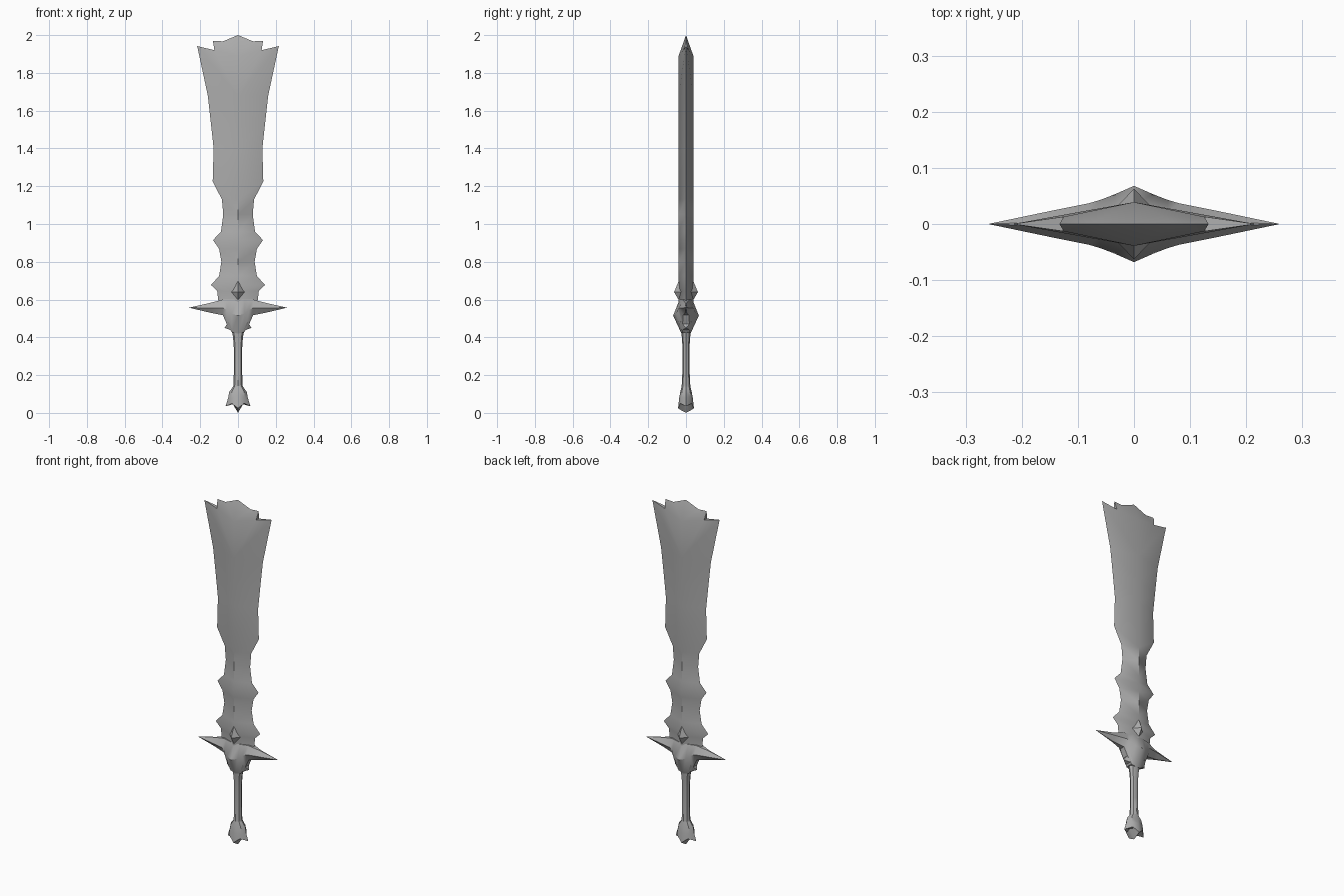
import bpy, bmesh, math

cube = bpy.data.objects.get("Cube")
if cube:
    bpy.data.objects.remove(cube, do_unlink=True)

steel = bpy.data.materials.new("grey steel")
steel.use_nodes = True
GREY = (0.42, 0.42, 0.42, 1)
steel.diffuse_color = GREY
steel.node_tree.nodes["Principled BSDF"].inputs["Base Color"].default_value = GREY


def finish(name, bm, angle):
    """Clean up a bmesh, turn it into an object and shade it."""
    bmesh.ops.remove_doubles(bm, verts=bm.verts[:], dist=0.0005)
    bmesh.ops.recalc_face_normals(bm, faces=bm.faces[:])
    mesh = bpy.data.meshes.new(name)
    bm.to_mesh(mesh)
    bm.free()
    mesh.materials.append(steel)
    obj = bpy.data.objects.new(name, mesh)
    bpy.context.collection.objects.link(obj)
    bpy.ops.object.select_all(action='DESELECT')
    obj.select_set(True)
    bpy.context.view_layer.objects.active = obj
    bpy.ops.object.shade_smooth_by_angle(angle=math.radians(angle))
    return obj


def loft(name, rings, angle=40):
    """Skin closed rings of equal length and cap both ends."""
    bm = bmesh.new()
    rows = [[bm.verts.new(p) for p in ring] for ring in rings]
    n = len(rows[0])
    for a, b in zip(rows, rows[1:]):
        for i in range(n):
            j = (i + 1) % n
            bm.faces.new((a[i], a[j], b[j], b[i]))
    bm.faces.new(rows[0])
    bm.faces.new(rows[-1])
    return finish(name, bm, angle)


def oval(rx, ry, z, n=8):
    return [(rx * math.cos(math.tau * i / n), ry * math.sin(math.tau * i / n), z)
            for i in range(n)]


# Blade: half width at each height, diamond section with a central ridge
RIDGE = 0.039
edge = [(0.56, 0.10), (0.60, 0.105), (0.645, 0.11), (0.677, 0.143), (0.725, 0.10),
        (0.80, 0.088), (0.868, 0.10), (0.915, 0.132), (0.96, 0.09), (1.05, 0.078),
        (1.13, 0.085), (1.225, 0.134), (1.40, 0.129), (1.53, 0.143), (1.68, 0.16)]
bm = bmesh.new()
for sx in (-1, 1):
    for sy in (-1, 1):
        ridge = [bm.verts.new((0, sy * RIDGE, z)) for z, w in edge]
        rim = [bm.verts.new((sx * w, 0, z)) for z, w in edge]
        for i in range(len(edge) - 1):
            bm.faces.new((ridge[i], rim[i], rim[i + 1], ridge[i + 1]))
        # broken top: outer spike, notch and bevelled crown
        top = bm.verts.new((0, sy * RIDGE, 1.89))
        spike = bm.verts.new((sx * 0.216, 0, 1.942))
        notch = bm.verts.new((sx * 0.125, sy * 0.013, 1.92))
        notch_mid = bm.verts.new((sx * 0.125, 0, 1.92))
        horn = bm.verts.new((sx * 0.133, 0, 1.97))
        dip = bm.verts.new((sx * 0.08, 0, 1.967))
        peak = bm.verts.new((0, 0, 2.0))
        for face in ((ridge[-1], rim[-1], spike), (ridge[-1], spike, notch),
                     (ridge[-1], notch, top), (top, notch, dip), (notch, horn, dip),
                     (top, dip, peak), (notch, spike, notch_mid),
                     (notch, notch_mid, horn)):
            bm.faces.new(face)
finish("blade", bm, 40)

# Cross guard: x, top z, top y, middle z, middle y, bottom z, bottom y
half = [(0, 0.60, 0.034, 0.515, 0.068, 0.42, 0.024),
        (0.034, 0.60, 0.03, 0.525, 0.053, 0.428, 0.02),
        (0.06, 0.60, 0.022, 0.545, 0.043, 0.472, 0.018),
        (0.08, 0.60, 0.018, 0.555, 0.037, 0.517, 0.015),
        (0.145, 0.583, 0.004, 0.556, 0.024, 0.53, 0.004),
        (0.26, 0.557, 0, 0.557, 0, 0.557, 0)]
stations = [(-s[0],) + s[1:] for s in reversed(half[1:])] + half
loft("cross_guard", [[(x, -ty, tz), (x, ty, tz), (x, my, mz),
                      (x, by, bz), (x, -by, bz), (x, -my, mz)]
                     for x, tz, ty, mz, my, bz, by in stations])

# Claws under the guard
for side, sx in (("left", 1), ("right", -1)):
    root = [(sx * 0.03, -0.025, 0.435), (sx * 0.03, 0.025, 0.435),
            (sx * 0.05, 0.03, 0.485), (sx * 0.05, -0.03, 0.485)]
    loft(side + "_claw", [root, [(sx * 0.071, 0, 0.45)] * 4], 30)

# Faceted ornament through the base of the blade
loft("ornament", [oval(0, 0, 0.53, 4), oval(0.06, 0.063, 0.64, 4),
                  oval(0, 0, 0.79, 4)], 30)

# Grip
loft("grip", [oval(rx, ry, z) for rx, ry, z in
              ((0.034, 0.026, 0.44), (0.026, 0.022, 0.40), (0.022, 0.018, 0.34),
               (0.022, 0.018, 0.24), (0.023, 0.022, 0.16), (0.027, 0.024, 0.125))])

# Pommel: a flared cup with petal tips at the sides
rim, inner = [], []
for i, (x, y, z) in enumerate(oval(1, 1, 0)):
    if i % 4 == 0:
        rim.append((x * 0.066, 0, 0.035))
        inner.append((x * 0.03, 0, 0.052))
    elif i % 2 == 0:
        rim.append((0, y * 0.042, 0.025))
        inner.append((0, y * 0.036, 0.02))
    else:
        rim.append((x * 0.046, y * 0.042, 0.05))
        inner.append((x * 0.036, y * 0.03, 0.046))
loft("pommel", [oval(0.022, 0.022, 0.145), oval(0.046, 0.03, 0.112),
                oval(0.052, 0.036, 0.08), rim, inner, oval(0, 0, 0)], 35)
